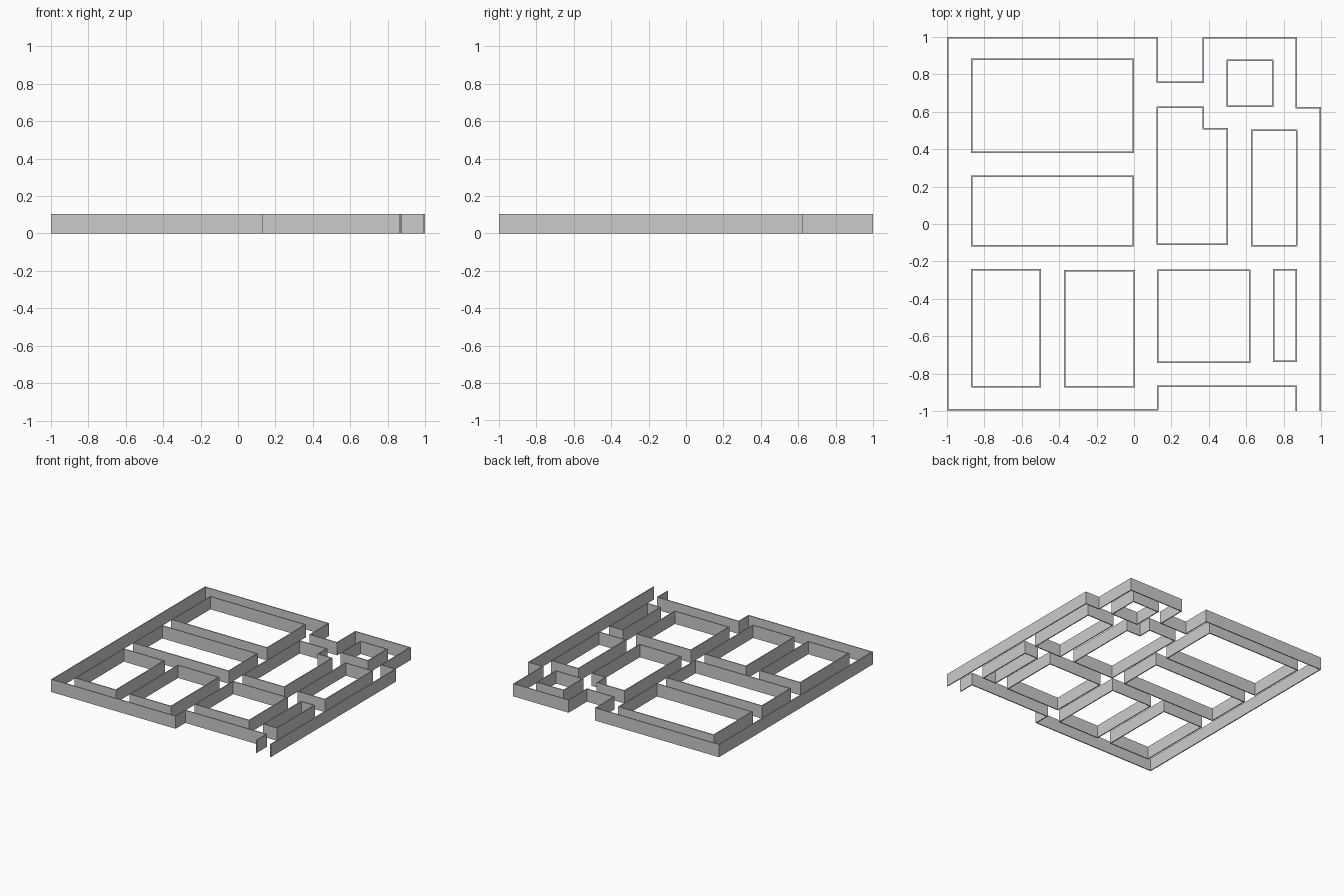
import bpy

if "Cube" in bpy.data.objects:
    bpy.data.objects.remove(bpy.data.objects["Cube"])

HEIGHT = 0.104
THICK = 0.008


def wall(name, pts, closed=True):
    """Thin upright wall that follows a plan outline."""
    n = len(pts)
    verts = [(x, y, z) for z in (0, HEIGHT) for x, y in pts]
    faces = []
    for i in range(n if closed else n - 1):
        j = (i + 1) % n
        faces.append((i, j, j + n, i + n))
    mesh = bpy.data.meshes.new(name)
    mesh.from_pydata(verts, [], faces)
    ob = bpy.data.objects.new(name, mesh)
    bpy.context.collection.objects.link(ob)
    mod = ob.modifiers.new("thickness", 'SOLIDIFY')
    mod.thickness = THICK
    mod.offset = 0
    mod.use_even_offset = True


def room(name, x0, x1, y0, y1):
    wall(name, [(x0, y0), (x1, y0), (x1, y1), (x0, y1)])


# Outer boundary, open at the front right corner
wall("outer_wall", [
    (0.866, -0.999), (0.866, -0.867), (0.127, -0.867), (0.127, -0.993),
    (-0.996, -0.993), (-0.996, 0.996), (0.125, 0.996), (0.125, 0.757),
    (0.37, 0.757), (0.37, 0.996), (0.866, 0.996), (0.866, 0.622),
    (0.994, 0.622), (0.994, -0.999)], closed=False)

# Rectangular inner blocks
room("back_left_block", -0.868, -0.004, 0.383, 0.88)
room("middle_left_block", -0.868, -0.004, -0.116, 0.255)
room("front_left_block", -0.867, -0.5, -0.871, -0.245)
room("front_centre_block", -0.371, 0.001, -0.871, -0.249)
room("front_right_block", 0.128, 0.619, -0.74, -0.247)
room("narrow_block", 0.746, 0.866, -0.733, -0.245)
room("right_block", 0.628, 0.871, -0.115, 0.5)
room("small_back_block", 0.499, 0.741, 0.629, 0.876)

# Notched block beside the centre
wall("notched_block", [
    (0.123, 0.623), (0.37, 0.623), (0.37, 0.51), (0.497, 0.51),
    (0.497, -0.109), (0.123, -0.109)])
